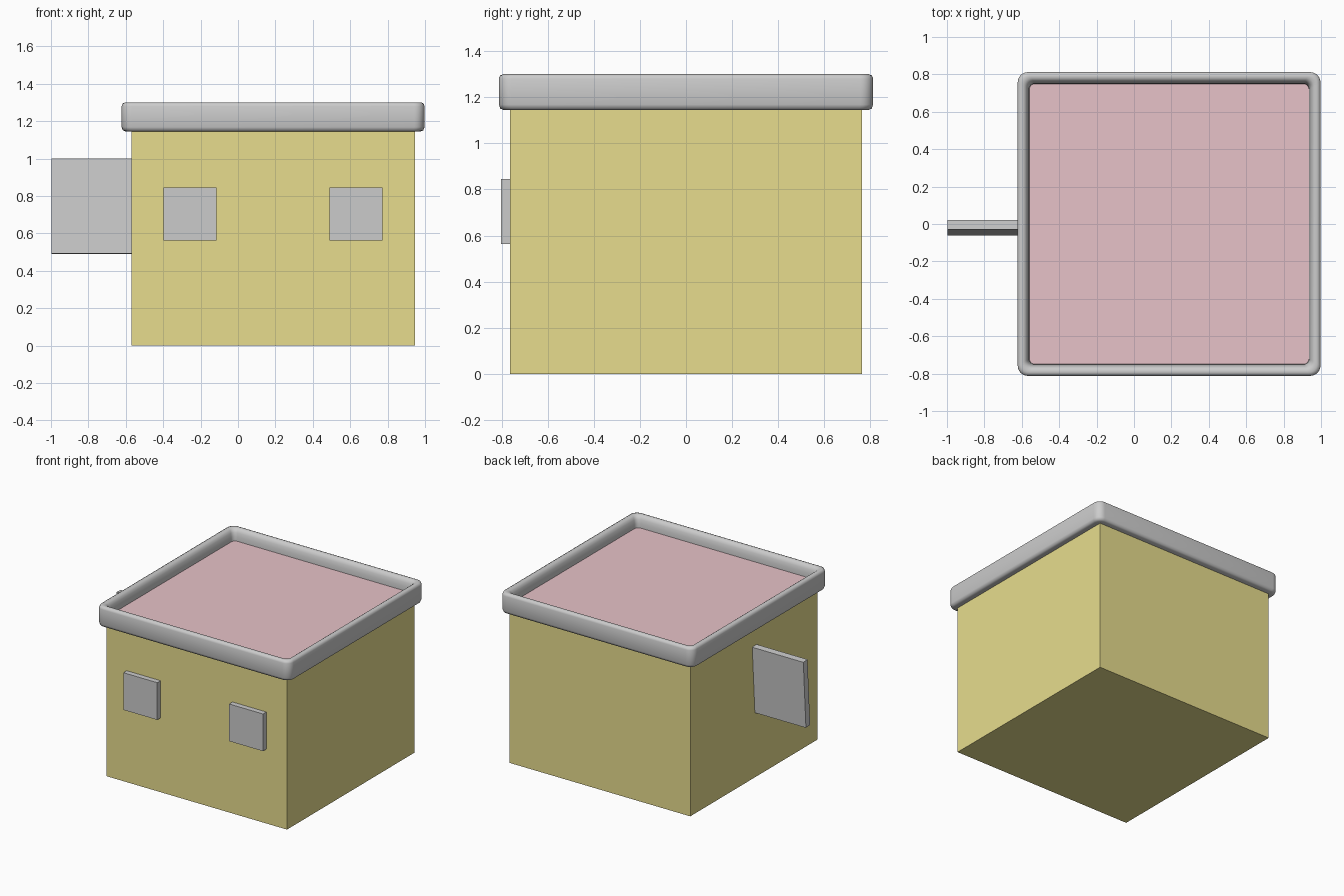
import bpy, bmesh, math

if "Cube" in bpy.data.objects:
    bpy.data.objects.remove(bpy.data.objects["Cube"])

X0, X1, Y0, Y1 = -0.57, 0.945, -0.763, 0.763
ROOF_Z = 1.212


def material(name, color):
    m = bpy.data.materials.new(name)
    m.diffuse_color = color
    m.use_nodes = True
    m.node_tree.nodes["Principled BSDF"].inputs["Base Color"].default_value = m.diffuse_color
    return m


def box(name, lo, hi, tilt=0.0):
    bpy.ops.mesh.primitive_cube_add(
        size=1, location=[(a + b) / 2 for a, b in zip(lo, hi)])
    ob = bpy.context.object
    ob.name = name
    ob.scale = [b - a for a, b in zip(lo, hi)]
    bpy.ops.object.transform_apply(location=False, rotation=False, scale=True)
    ob.rotation_euler.x = tilt
    return ob


def rounded_rect(d, z):
    """Ring of points inset by d from the rim's outer outline."""
    r, pts = 0.055 - d * 0.4, []
    x0, x1, y0, y1 = -0.622 + d, 0.997 - d, -0.812 + d, 0.812 - d
    corners = [(x1 - r, y1 - r), (x0 + r, y1 - r), (x0 + r, y0 + r), (x1 - r, y0 + r)]
    for i, (cx, cy) in enumerate(corners):
        for k in range(7):
            a = math.radians(90 * i + 15 * k)
            pts.append((cx + r * math.cos(a), cy + r * math.sin(a), z))
    return pts


# Walls with the flat roof as the top face
walls = box("building_walls", (X0, Y0, 0), (X1, Y1, ROOF_Z))
walls.data.materials.append(material("wall_yellow", (0.80, 0.72, 0.27, 1)))
walls.data.materials.append(material("roof_pink", (0.80, 0.54, 0.58, 1)))
for p in walls.data.polygons:
    if p.normal.z > 0.9:
        p.material_index = 1

# Rounded parapet: closed profile (inset, height) swept around the roof
profile = [(0.058, 1.145), (0.02, 1.145), (0.006, 1.151), (0, 1.168), (0, 1.28),
           (0.005, 1.294), (0.018, 1.30), (0.034, 1.298), (0.046, 1.289),
           (0.054, 1.272), (0.06, 1.245), (0.063, 1.20)]
bm = bmesh.new()
rings = [[bm.verts.new(p) for p in rounded_rect(d, z)] for d, z in profile]
for a, b in zip(rings, rings[1:] + rings[:1]):
    for i in range(len(a)):
        j = (i + 1) % len(a)
        bm.faces.new((a[i], a[j], b[j], b[i]))
bmesh.ops.recalc_face_normals(bm, faces=bm.faces)
mesh = bpy.data.meshes.new("roof_parapet")
bm.to_mesh(mesh)
bm.free()
parapet = bpy.data.objects.new("roof_parapet", mesh)
bpy.context.collection.objects.link(parapet)
bpy.ops.object.select_all(action='DESELECT')
parapet.select_set(True)
bpy.context.view_layer.objects.active = parapet
bpy.ops.object.shade_smooth_by_angle(angle=math.radians(50))

# Front windows
for side, x in (("left", -0.257), ("right", 0.63)):
    box("window_" + side, (x - 0.142, -0.803, 0.563), (x + 0.142, -0.755, 0.845))

# Slightly tilted side sign
box("side_sign", (-0.998, -0.045, 0.491), (-0.56, 0.005, 1.0), tilt=-math.radians(3.5)).location.y = -0.02
